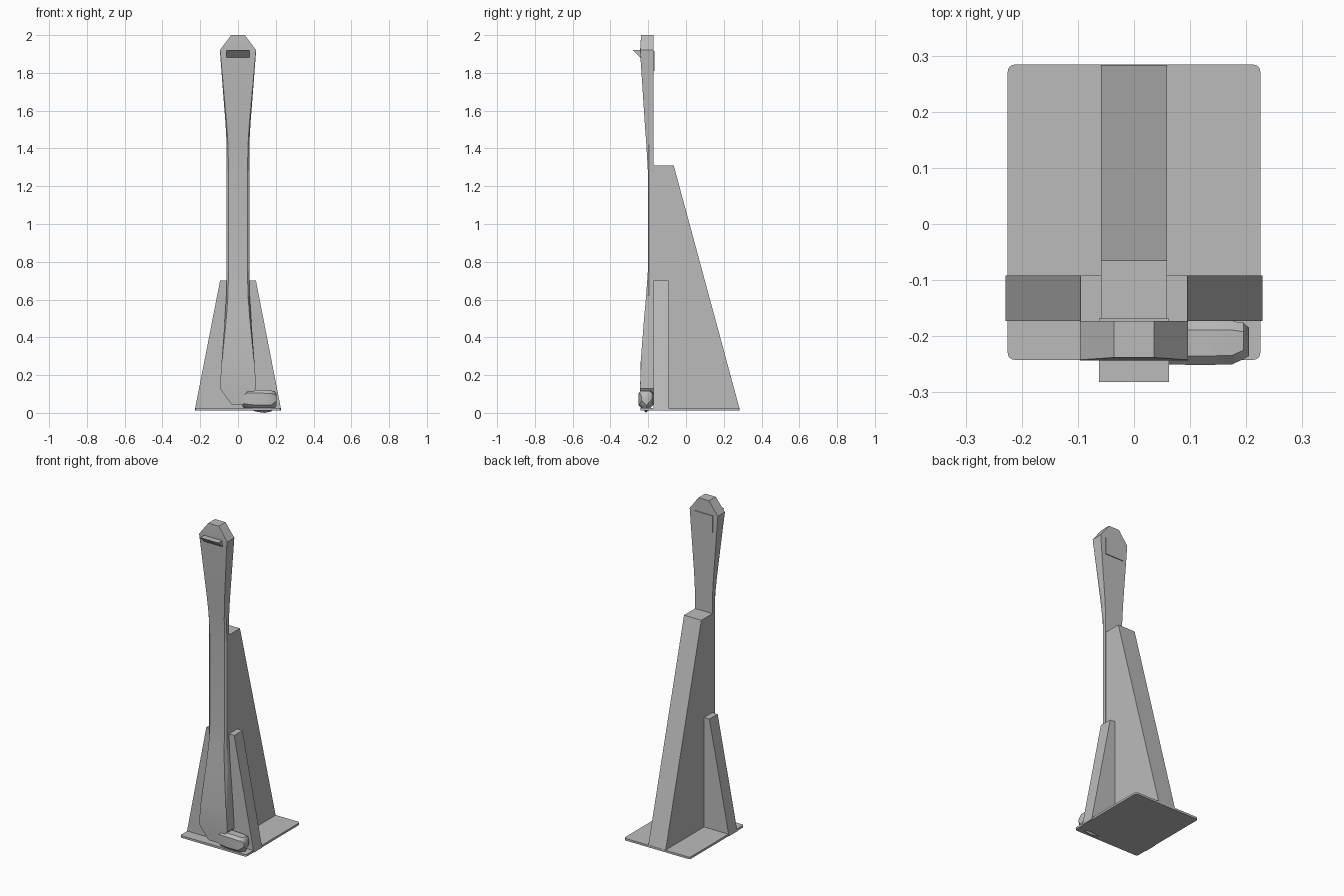
import bpy
import bmesh
from math import radians

if "Cube" in bpy.data.objects:
    bpy.data.objects.remove(bpy.data.objects["Cube"], do_unlink=True)

grey = bpy.data.materials.new("plain_grey")
grey.use_nodes = True
grey.diffuse_color = (0.5, 0.5, 0.5, 1)
grey.node_tree.nodes["Principled BSDF"].inputs["Base Color"].default_value = (0.5, 0.5, 0.5, 1)


def finish(name, bm, smooth=None):
    bmesh.ops.recalc_face_normals(bm, faces=bm.faces[:])
    mesh = bpy.data.meshes.new(name)
    bm.to_mesh(mesh)
    bm.free()
    mesh.materials.append(grey)
    obj = bpy.data.objects.new(name, mesh)
    bpy.context.collection.objects.link(obj)
    if smooth:
        bpy.ops.object.select_all(action="DESELECT")
        obj.select_set(True)
        bpy.context.view_layer.objects.active = obj
        bpy.ops.object.shade_smooth_by_angle(angle=radians(smooth))
    return obj


def loft(name, rings, smooth=None):
    """Skin a row of matching rings and cap both ends."""
    bm = bmesh.new()
    loops = [[bm.verts.new(p) for p in ring] for ring in rings]
    for a, b in zip(loops, loops[1:]):
        for i in range(len(a)):
            j = (i + 1) % len(a)
            bm.faces.new((a[i], a[j], b[j], b[i]))
    bm.faces.new(loops[0])
    bm.faces.new(loops[-1])
    return finish(name, bm, smooth)


def slab_x(name, profile, half):
    """Extrude a (y, z) profile across the width."""
    return loft(name, [[(x, y, z) for y, z in profile] for x in (-half, half)])


# Base plate with rounded corners
x, y0, y1, z0, z1 = 0.225, -0.242, 0.284, 0.012, 0.025
plate = loft("base_plate", [[(-x, y0, z), (x, y0, z), (x, y1, z), (-x, y1, z)]
                            for z in (z0, z1)])
bm = bmesh.new()
bm.from_mesh(plate.data)
corners = [e for e in bm.edges if abs(e.verts[0].co.z - e.verts[1].co.z) > 0.005]
bmesh.ops.bevel(bm, geom=corners, offset=0.012, segments=4, profile=0.5, affect="EDGES")
bm.to_mesh(plate.data)
bm.free()

# Tall sloping support behind the post
slab_x("rear_support", [(-0.173, 0.02), (-0.173, 1.31), (-0.065, 1.31), (0.284, 0.02)], 0.059)

# Tapered side braces
for side, s in (("left", 1), ("right", -1)):
    outline = [(0.05, 0.013), (0.229, 0.013), (0.095, 0.7), (0.05, 0.7)]
    loft(side + "_brace", [[(s * px, y, z) for px, z in outline] for y in (-0.173, -0.092)])

# Post: height, side half width, side edge y, front half width, front y
BACK = -0.173
sections = [
    (0.045, 0.035, -0.238, 0.035, -0.238),
    (0.13, 0.096, -0.243, 0.094, -0.243),
    (0.27, 0.087, -0.238, 0.085, -0.24),
    (0.5, 0.07, -0.198, 0.062, -0.222),
    (0.62, 0.062, -0.196, 0.053, -0.211),
    (0.75, 0.06, -0.195, 0.05, -0.202),
    (1.28, 0.06, -0.195, 0.05, -0.202),
    (1.42, 0.06, -0.196, 0.053, -0.21),
    (1.53, 0.066, -0.197, 0.06, -0.218),
    (1.88, 0.093, -0.239, 0.091, -0.241),
    (1.92, 0.096, -0.242, 0.095, -0.243),
    (2.0, 0.036, -0.238, 0.036, -0.238),
]
rings = []
for z, w, ys, f, yf in sections:
    if f == w:
        f -= 0.001
    rings.append([(-w, BACK, z), (-w, ys, z), (-f, yf, z),
                  (f, yf, z), (w, ys, z), (w, BACK, z)])
loft("post", rings, 10)

# Wedge hook on the front of the head and the thin plate behind it
slab_x("front_hook", [(-0.2, 1.92), (-0.282, 1.92), (-0.24, 1.88), (-0.2, 1.88)], 0.062)
slab_x("hook_back_plate", [(-0.18, 1.81), (-0.168, 1.81), (-0.168, 1.915), (-0.18, 1.915)], 0.062)

# Pedal: x, front y, back y, lowest z, bottom z, top z
pedal = []
for x, yf, yb, low, zb, zt in [
    (0.025, -0.238, -0.18, 0.03, 0.035, 0.105),
    (0.05, -0.25, -0.173, 0.02, 0.03, 0.122),
    (0.1, -0.251, -0.173, 0.006, 0.025, 0.121),
    (0.14, -0.251, -0.173, 0.0, 0.025, 0.12),
    (0.175, -0.25, -0.173, 0.007, 0.026, 0.118),
    (0.195, -0.241, -0.176, 0.025, 0.04, 0.115),
    (0.205, -0.235, -0.185, 0.04, 0.05, 0.1),
]:
    c = 0.016
    pedal.append([(x, yf, zb + c), (x, yf, zt - c), (x, yf + c, zt), (x, yb - c, zt),
                  (x, yb, zt - c), (x, yb, zb + c), (x, yb - c, zb),
                  (x, (yf + yb) / 2, low), (x, yf + c, zb)])
loft("pedal", pedal, 35)
